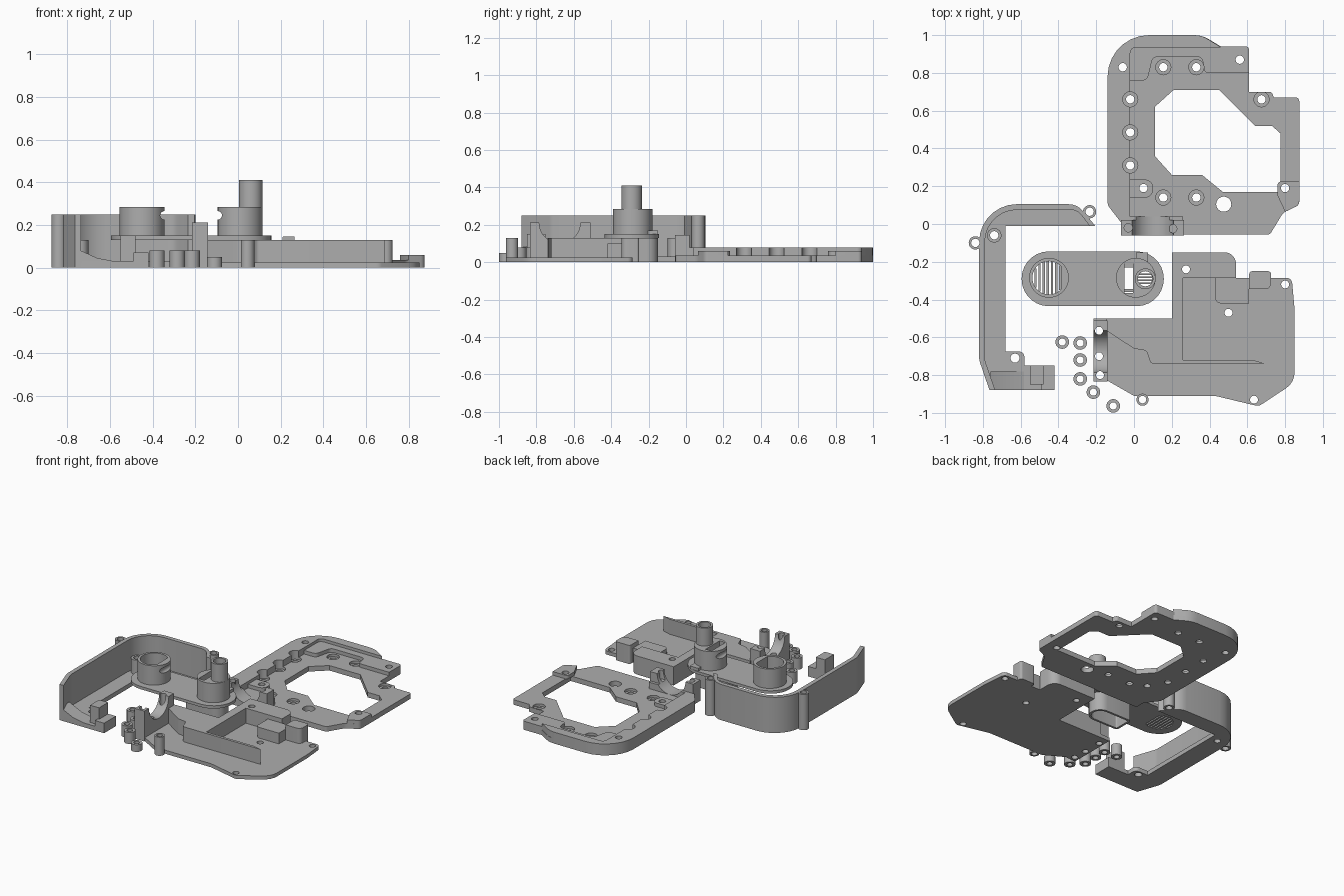
import bpy, bmesh, math
from mathutils import Vector

if "Cube" in bpy.data.objects:
    bpy.data.objects.remove(bpy.data.objects["Cube"])

grey = bpy.data.materials.new("grey_plastic")
grey.diffuse_color = (0.42, 0.42, 0.42, 1)
grey.use_nodes = True
grey.node_tree.nodes["Principled BSDF"].inputs["Base Color"].default_value = grey.diffuse_color


def fillet(pts):
    """Turn (x, y[, radius]) corners into a rounded outline."""
    out, n = [], len(pts)
    for i, p in enumerate(pts):
        c = Vector(p[:2])
        if len(p) < 3:
            out.append(c)
            continue
        a = (Vector(pts[i - 1][:2]) - c).normalized()
        b = (Vector(pts[(i + 1) % n][:2]) - c).normalized()
        half = a.angle(b) / 2
        r = p[2]
        mid = c + (a + b).normalized() * (r / math.sin(half))
        s, e = c + a * (r / math.tan(half)) - mid, c + b * (r / math.tan(half)) - mid
        turn = s.angle_signed(e)
        steps = max(3, int(abs(turn) / 0.2))
        for k in range(steps + 1):
            t = -turn * k / steps
            out.append(mid + Vector((s.x * math.cos(t) - s.y * math.sin(t),
                                     s.x * math.sin(t) + s.y * math.cos(t))))
    return out


def disc(x, y, r, n=32):
    return [(x + r * math.cos(2 * math.pi * i / n), y + r * math.sin(2 * math.pi * i / n)) for i in range(n)]


def rect(x0, x1, y0, y1):
    return [(x0, y0), (x1, y0), (x1, y1), (x0, y1)]


def add_prism(bm, outline, z0, z1, axis='z'):
    """Extrude an outline along z, or along x / y for cross-cutting bores."""
    place = {'z': lambda u, v, w: (u, v, w), 'x': lambda u, v, w: (w, u, v),
             'y': lambda u, v, w: (u, w, v)}[axis]
    lo = [bm.verts.new(place(p[0], p[1], z0)) for p in outline]
    hi = [bm.verts.new(place(p[0], p[1], z1)) for p in outline]
    faces = [bm.faces.new(lo), bm.faces.new(hi)]
    n = len(lo)
    for i in range(n):
        faces.append(bm.faces.new((lo[i], lo[(i + 1) % n], hi[(i + 1) % n], hi[i])))
    bmesh.ops.recalc_face_normals(bm, faces=faces)


def mesh_object(name, prisms):
    bm = bmesh.new()
    for p in prisms:
        add_prism(bm, *p)
    me = bpy.data.meshes.new(name)
    bm.to_mesh(me)
    bm.free()
    ob = bpy.data.objects.new(name, me)
    bpy.context.collection.objects.link(ob)
    return ob


def part(name, outline, z0, z1, cuts=(), axis='z'):
    ob = mesh_object(name, [(outline, z0, z1, axis)])
    for cutter_prism in cuts:
        cutter = mesh_object("cutter", [cutter_prism])
        m = ob.modifiers.new("cut", 'BOOLEAN')
        m.operation, m.solver, m.object = 'DIFFERENCE', 'EXACT', cutter
        me = bpy.data.meshes.new_from_object(ob.evaluated_get(bpy.context.evaluated_depsgraph_get()))
        ob.modifiers.clear()
        ob.data = me
        bpy.data.objects.remove(cutter)
    ob.data.materials.clear()
    ob.data.materials.append(grey)
    bpy.ops.object.select_all(action='DESELECT')
    ob.select_set(True)
    bpy.context.view_layer.objects.active = ob
    bpy.ops.object.shade_smooth_by_angle(angle=math.radians(30))
    return ob


def bores(points, r, z0=-0.1, z1=0.5):
    return [(disc(x, y, r, 24), z0, z1) for x, y in points]


# --- Frame plate with octagonal opening ---
opening = [(.11, .62), (.21, .71), (.45, .71), (.64, .52), (.73, .52), (.775, .48),
           (.775, .17), (.47, .17), (.36, .26), (.2, .26), (.11, .36)]
screws = [(.155, .83), (.33, .83), (-.02, .66), (-.02, .485), (-.02, .31), (.155, .14), (.33, .14), (.675, .66)]
pins = [(-.06, .83), (.56, .87), (.8, .19), (.05, .19)]
frame_cuts = bores(screws, .022) + bores(screws, .04, .018) + bores(pins, .022)
frame_outline = fillet([(-.14, 1, .22), (.36, 1, .15), (.46, .94), (.61, .94, .02), (.61, .70), (.73, .70, .02),
                        (.74, .67), (.875, .67, .02), (.875, .1, .03), (.79, .06, .05), (.72, -.055, .02),
                        (-.07, -.055), (-.07, .01), (-.14, .1, .05)])
part("frame_plate", frame_outline, 0, .035, [(opening, -.1, .2)] + frame_cuts + bores([(.475, .105)], .04))
rim = fillet([(-.14, 1, .22), (.36, 1, .15), (.46, .935), (-.02, .935, .03), (-.02, .04), (.26, .04),
              (.26, -.055), (-.07, -.055), (-.07, .01), (-.14, .1, .05)])
saddle_bore = (disc(.1, .145, .11), -.2, .2, 'y')
part("frame_rim", rim, .034, .08, frame_cuts + [saddle_bore])
pad = fillet([(-.02, .935), (.46, .94), (.61, .94, .02), (.61, .80), (.375, .80, .02), (.36, .885, .03),
              (.10, .885, .03), (.07, .76, .03), (-.02, .76)])
part("frame_top_pad", pad, .034, .06, frame_cuts)
part("frame_side_pad", fillet([(.76, .225, .02), (.875, .225), (.875, .1, .03), (.80, .065), (.76, .15)]),
     .034, .06, frame_cuts)
part("frame_inner_pad", fillet([(-.02, .235), (.1, .235, .04), (.1, .14, .04), (-.02, .14)]), .034, .06, frame_cuts)
part("frame_saddle", rect(-.07, .265, -.06, .02), 0, .145, [saddle_bore] + bores([(-.03, -.02), (.205, -.025)], .022))

# --- Curved shell: floor flange, tall wall, front arm, screw bosses ---
ear = [(-.84, -.1), (-.235, .065)]
shell_holes = bores(ear + [(-.74, -.06)], .022)
flange = fillet([(-.82, .105, .2), (-.30, .105, .1), (-.205, -.01), (-.68, -.01), (-.68, -.675), (-.58, -.675, .03),
                 (-.58, -.75), (-.42, -.75), (-.42, -.88), (-.76, -.88, .04), (-.82, -.72, .1)])
part("shell_floor", flange, 0, .03, shell_holes + bores([(-.63, -.71)], .024))
wall = fillet([(-.82, .105, .2), (-.30, .105, .1), (-.205, -.01), (-.235, -.01), (-.30, .075, .07),
               (-.79, .075, .17), (-.79, -.72, .07), (-.735, -.88), (-.765, -.88), (-.82, -.72, .1)])
part("shell_wall", wall, 0, .25, shell_holes)
for x, y in ear:
    part("shell_ear", disc(x, y, .035), 0, .25, bores([(x, y)], .022))
part("shell_inner_boss", disc(-.74, -.06, .038), 0, .13, bores([(-.74, -.06)], .022))
# sloping ramp and end block of the arm, profiled in x-z
part("arm_ramp", [(-.76, .02), (-.76, .09), (-.66, .045), (-.53, .02)], -.88, -.78, axis='y')
part("arm_block", rect(-.55, -.48, -.85, -.75), .02, .15)
part("arm_step", rect(-.49, -.42, -.88, -.75), 0, .07)

# --- Lower cover: base, raised housing, pocket walls, saddle ---
base = fillet([(.2, -.15), (.54, -.15, .06), (.54, -.285), (.61, -.285), (.61, -.25, .015), (.725, -.25, .015),
               (.725, -.285), (.835, -.285, .03), (.85, -.45, .1), (.85, -.84, .1), (.66, -.965, .04),
               (.43, -.91), (0, -.91), (-.14, -.83), (-.215, -.83), (-.215, -.5), (.2, -.5)])
cover_pins = [(.275, -.24), (.5, -.47), (.8, -.32), (.635, -.93)]
clamp_pins = [(-.185, -.565), (-.185, -.7), (-.18, -.8)]
part("cover_base", base, 0, .025, bores(cover_pins + clamp_pins + [(.045, -.93)], .021))
housing = fillet([(.2, -.15), (.54, -.15, .06), (.54, -.285), (.26, -.285), (.26, -.72), (.63, -.72), (.69, -.738),
                  (.09, -.74, .02), (.065, -.67, .02), (0, -.66, .04), (-.145, -.565), (-.145, -.5), (.2, -.5)])
part("cover_housing", housing, .024, .13, bores(cover_pins, .021))
part("pocket_block", fillet([(.43, -.285), (.665, -.285), (.665, -.345), (.61, -.345), (.61, -.42), (.43, -.42, .03)]),
     .024, .10)
part("corner_block", fillet([(.61, -.25, .015), (.725, -.25, .015), (.725, -.345, .03), (.61, -.345)]), .024, .13)
part("cover_saddle", rect(-.215, -.14, -.835, -.51), 0, .212,
     [(disc(-.675, .212, .11), -.4, 0, 'x')] + bores(clamp_pins, .021))
part("cover_post", disc(.045, -.93, .032), 0, .13, bores([(.045, -.93)], .02))

# --- Middle plate with two cups, a tower and a hollow keel ---
cup_bore = [p for p in disc(-.45, -.285, .088, 48) if p[0] < -.384]
slot = rect(-.05, -.005, -.365, -.21)
tower_bore = disc(.06, -.29, .04)
stadium = fillet([(-.595, -.145, .144), (.158, -.145, .144), (.158, -.435, .144), (-.595, -.435, .144)])
part("link_plate", stadium, .13, .15, [(cup_bore, 0, .5), (slot, 0, .5), (tower_bore, 0, .5)])
part("left_cup", disc(-.45, -.285, .105, 48), .149, .285,
     [(cup_bore, 0, .5), (disc(-.345, .245, .02, 16), -.5, 0, 'y')])
part("right_cup", disc(.01, -.285, .105, 48), .149, .285,
     [(slot, 0, .5), (tower_bore, 0, .5), (disc(-.095, .245, .02, 16), -.5, 0, 'y')])
part("tower", disc(.06, -.29, .055), .149, .41, [(tower_bore, 0, .5)])
part("tower_collar", rect(.01, .075, -.23, -.15), .149, .17)
keel = fillet([(-.16, -.215, .02), (.11, -.215, .07), (.11, -.36, .07), (-.16, -.36, .02)])
keel_inner = fillet([(-.145, -.23, .01), (.095, -.23, .055), (.095, -.345, .055), (-.145, -.345, .01)])
part("keel", keel, 0, .131, [(keel_inner, -.1, .3)])
# grille slats across the bores
for i in range(7):
    x = -.522 + i * .022
    h = math.sqrt(.088 ** 2 - (x + .45) ** 2)
    part("cup_slat", rect(x - .006, x + .006, -.285 - h, -.285 + h), .13, .148)
for i in range(4):
    y = -.314 + i * .016
    part("tower_slat", rect(.022, .098, y - .004, y + .004), .13, .148)

# --- Loose spacer rings ---
for x, y, h in [(-.38, -.625, .08), (-.285, -.63, .08), (-.285, -.72, .08), (-.285, -.82, .08),
                (-.215, -.89, .08), (-.11, -.963, .05)]:
    part("spacer_ring", disc(x, y, .036, 24), 0, h, bores([(x, y)], .019))
